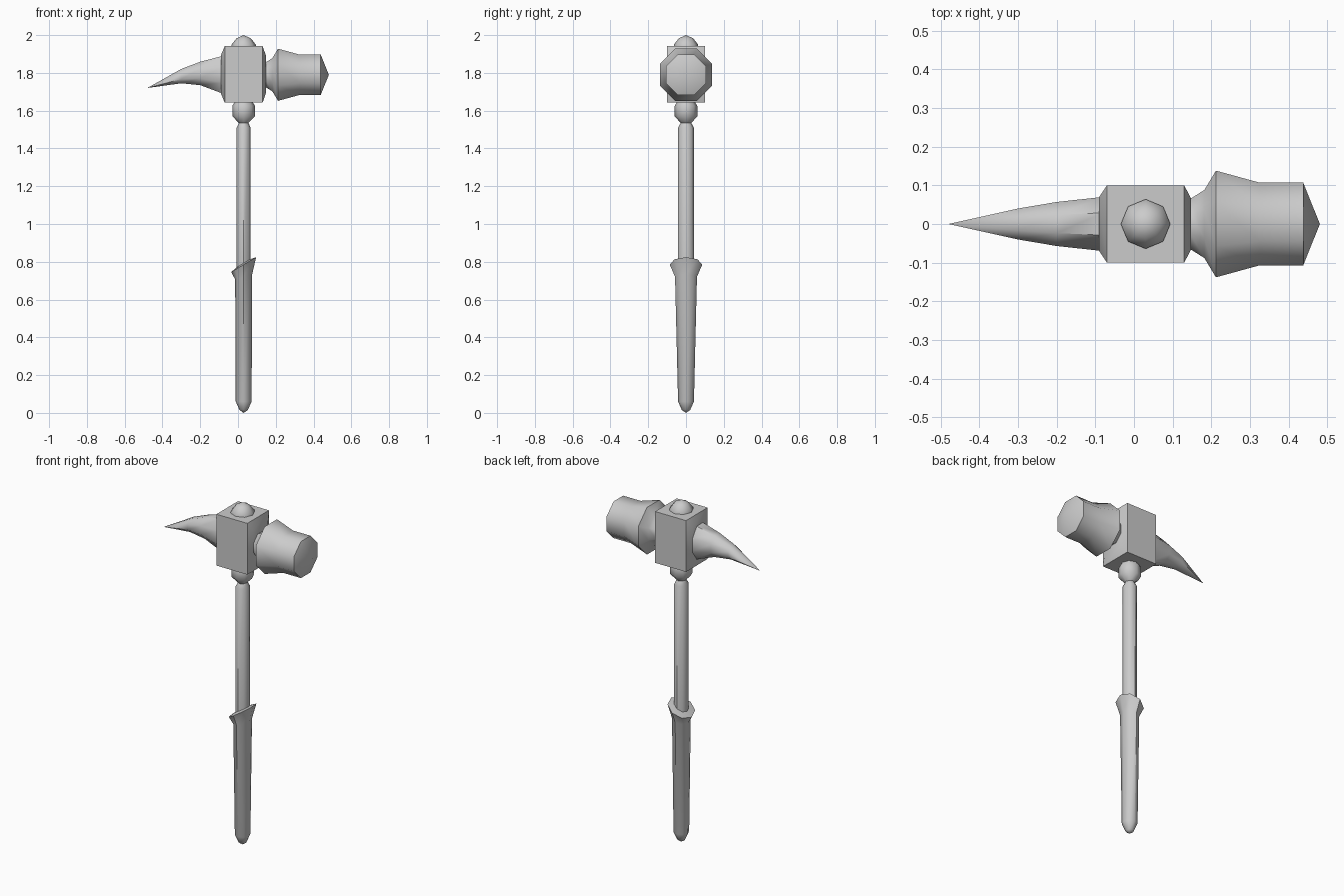
import bpy, bmesh, math

if "Cube" in bpy.data.objects:
    bpy.data.objects.remove(bpy.data.objects["Cube"])

AX, HZ = 0.03, 1.79   # handle axis x, head axis z
N = 8


def loft(name, rings, phase=0.0):
    """Skin a list of rings (lists of points); one-point rings are tips."""
    bm = bmesh.new()
    loops = [[bm.verts.new(p) for p in r] for r in rings]
    for a, b in zip(loops, loops[1:]):
        n = max(len(a), len(b))
        for i in range(n):
            j = (i + 1) % n
            if len(a) == 1:
                bm.faces.new((a[0], b[j], b[i]))
            elif len(b) == 1:
                bm.faces.new((a[i], a[j], b[0]))
            else:
                bm.faces.new((a[i], a[j], b[j], b[i]))
    for end in (loops[0], loops[-1]):
        if len(end) > 2:
            bm.faces.new(end)
    bmesh.ops.recalc_face_normals(bm, faces=bm.faces)
    me = bpy.data.meshes.new(name)
    bm.to_mesh(me)
    bm.free()
    ob = bpy.data.objects.new(name, me)
    bpy.context.collection.objects.link(ob)
    bpy.ops.object.select_all(action='DESELECT')
    ob.select_set(True)
    bpy.context.view_layer.objects.active = ob
    bpy.ops.object.shade_smooth_by_angle(angle=math.radians(48))
    return ob


def zring(z, rx, ry, slope=0.0):
    """Octagon around the handle, optionally tilted along x."""
    if rx == 0:
        return [(AX, 0, z)]
    angs = [2 * math.pi * i / N for i in range(N)]
    return [(AX + rx * math.cos(a), ry * math.sin(a),
             z + slope * rx * math.cos(a)) for a in angs]


def xring(x, ry, rz, zc=HZ):
    """Flat-topped octagon around the head; ry, rz measured to the flats."""
    if ry == 0:
        return [(x, 0, zc)]
    k = 1 / math.cos(math.pi / N)
    angs = [2 * math.pi * (i + 0.5) / N for i in range(N)]
    return [(x, k * ry * math.cos(a), zc + k * rz * math.sin(a)) for a in angs]


def rect(x, y, z0, z1):
    return [(x, -y, z0), (x, y, z0), (x, y, z1), (x, -y, z1)]


# grip with tilted flared rim
loft("grip", [zring(*r) for r in [
    (0, 0, 0), (0.015, 0.022, 0.022), (0.06, 0.042, 0.042),
    (0.72, 0.045, 0.058, 0.3), (0.785, 0.066, 0.086, 0.6),
    (0.793, 0.036, 0.042, 0.6)]])

# shaft, neck and collar
loft("shaft", [zring(*r) for r in [
    (0.74, 0.037, 0.042), (1.51, 0.037, 0.042), (1.535, 0.025, 0.028),
    (1.57, 0.06, 0.06), (1.625, 0.06, 0.06), (1.65, 0.045, 0.045)]])

# head block with chamfered ends
loft("head_block", [
    rect(-0.09, 0.07, 1.69, 1.895), rect(-0.07, 0.1, 1.642, 1.942),
    rect(0.13, 0.1, 1.642, 1.942), rect(0.147, 0.067, 1.69, 1.895)])

# domed cap on top
loft("top_cap", [zring(*r) for r in [
    (1.93, 0.064, 0.064), (1.95, 0.064, 0.064), (1.983, 0.038, 0.038), (2.0, 0, 0)]])

# striking face
loft("hammer_face", [xring(x, r, r) for x, r in [
    (0.12, 0.066), (0.147, 0.066), (0.182, 0.088), (0.212, 0.138),
    (0.325, 0.107), (0.438, 0.107), (0.481, 0)]])

# curved spike
loft("spike", [xring(*r) for r in [
    (-0.08, 0.07, 0.1), (-0.2, 0.057, 0.062, 1.797),
    (-0.3, 0.04, 0.038, 1.783), (-0.48, 0, 0, 1.72)]])
